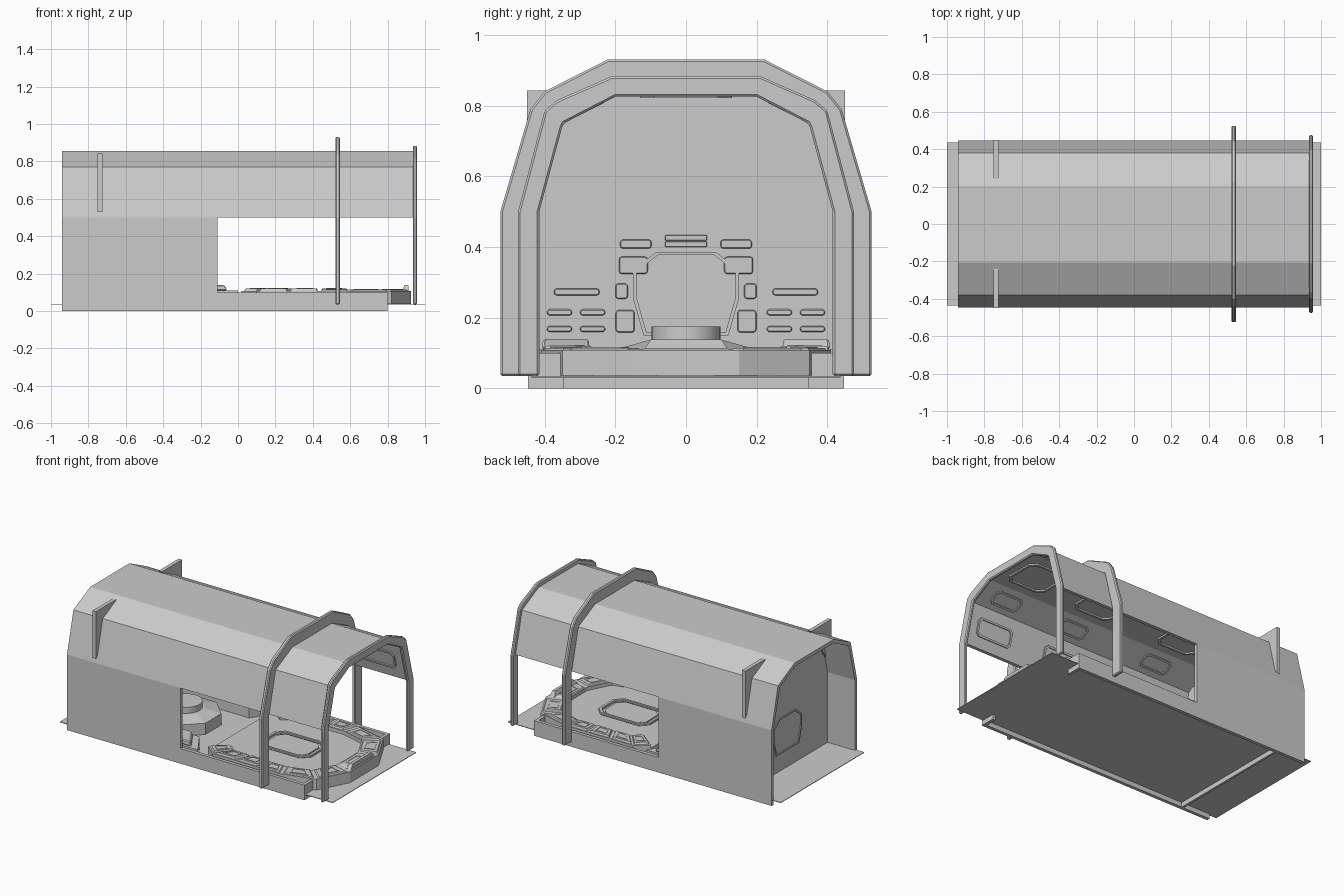
import bpy, bmesh, math

if "Cube" in bpy.data.objects:
    bpy.data.objects.remove(bpy.data.objects["Cube"])

AX = {'x': lambda u, v, d: (d, u, v), 'y': lambda u, v, d: (u, d, v), 'z': lambda u, v, d: (u, v, d)}


def finish(name, bm, bevel=0):
    bmesh.ops.recalc_face_normals(bm, faces=bm.faces)
    me = bpy.data.meshes.new(name)
    bm.to_mesh(me)
    bm.free()
    ob = bpy.data.objects.new(name, me)
    bpy.context.collection.objects.link(ob)
    if bevel:
        m = ob.modifiers.new('Bevel', 'BEVEL')
        m.width, m.segments, m.limit_method = bevel, 1, 'ANGLE'
    return ob


def prism(name, pts, axis, a, b, bevel=0, top=None):
    """Extrude a 2D outline along an axis; top is an optional second outline."""
    bm = bmesh.new()
    lo = [bm.verts.new(AX[axis](u, v, a)) for u, v in pts]
    hi = [bm.verts.new(AX[axis](u, v, b)) for u, v in (top or pts)]
    bm.faces.new(lo)
    bm.faces.new(hi)
    n = len(pts)
    for i in range(n):
        j = (i + 1) % n
        bm.faces.new((lo[i], lo[j], hi[j], hi[i]))
    return finish(name, bm, bevel)


def ring(name, outer, inner, axis, a, b, bevel=0):
    """Closed frame between two matching outlines."""
    bm = bmesh.new()
    L = [[bm.verts.new(AX[axis](u, v, d)) for u, v in p] for p, d in
         ((outer, a), (outer, b), (inner, b), (inner, a))]
    n = len(outer)
    for k in range(4):
        for i in range(n):
            j = (i + 1) % n
            bm.faces.new((L[k][i], L[k][j], L[(k + 1) % 4][j], L[(k + 1) % 4][i]))
    return finish(name, bm, bevel)


def rect(cu, cv, hu, hv, c=0.0):
    """Rectangle outline with clipped corners."""
    if not c:
        return [(cu - hu, cv - hv), (cu + hu, cv - hv), (cu + hu, cv + hv), (cu - hu, cv + hv)]
    q = [(hu, hv - c), (hu - c, hv)]
    q += [(-u, v) for u, v in q[::-1]]
    q += [(-u, -v) for u, v in q]
    return [(cu + u, cv + v) for u, v in q]


def scaled(pts, s, c=None):
    cx, cy = c or (sum(p[0] for p in pts) / len(pts), sum(p[1] for p in pts) / len(pts))
    return [(cx + (u - cx) * s, cy + (v - cy) * s) for u, v in pts]


def arch(half_out, half_in):
    """Mirrored arch section from right-hand half profiles."""
    o = half_out + [(-u, v) for u, v in half_out[::-1]]
    i = half_in + [(-u, v) for u, v in half_in[::-1]]
    return o + i[::-1]


# Hull roof and side walls with the long window
OUT = [(.447, .5), (.38, .77), (.205, .855)]
INN = [(.425, .5), (.36, .752), (.2, .832)]
prism('hull_roof', arch(OUT, INN), 'x', -.94, .94)
wall = [(-.94, 0), (.8, 0), (.8, .1), (-.11, .1), (-.11, .5), (-.94, .5)]
for s in (1, -1):
    prism('side_wall', wall, 'y', s * .425, s * .447)
    prism('sill_end', [(.8, s * .447), (.8, s * .345), (.78, s * .345), (.78, s * .447)], 'z', .0, .1)

# Outer hoops
prism('middle_hoop', arch([(.525, .035), (.525, .5), (.44, .79), (.4, .84), (.222, .93)],
                          [(.447, .035), (.447, .5), (.385, .745), (.375, .77), (.204, .85)]),
      'x', .52, .545, .006)
prism('front_hoop', arch([(.475, .035), (.475, .5), (.4, .785), (.365, .815), (.21, .883)],
                         [(.415, .035), (.415, .5), (.35, .74), (.345, .75), (.2, .825)]),
      'x', .935, .957, .006)

# Corner fins at the rear
for s in (1, -1):
    prism('corner_fin', [(s * .45, .53), (s * .45, .843), (s * .24, .843)], 'x', -.75, -.725)

# Floor sheet
prism('floor', rect(0, 0, 1, .437), 'z', .031, .035)

# Bulkhead and its panels
head = [(.425, 0)] + INN
prism('bulkhead', head + [(-u, v) for u, v in head[::-1]], 'x', -.74, -.725)
F = -.725
for s in (1, -1):
    prism('tall_panel', rect(s * .283, .545, .062, .225), 'x', F, F + .004)
prism('centre_panel', rect(0, .632, .123, .192), 'x', F, F + .004)
door = [(.12, .15), (.15, .255), (.15, .335), (.085, .385)]
door = door + [(-u, v) for u, v in door[::-1]]
ring('door_frame', door, scaled(door, .93, (0, .27)), 'x', F, F + .012)
ring('rear_door_frame', door, scaled(door, .93, (0, .27)), 'x', -.746, -.74)
for cu, cv, hu, hv in [(.142, .408, .045, .013), (.149, .348, .041, .025), (.182, .275, .018, .022),
                       (.309, .273, .065, .01), (.172, .19, .027, .032), (.358, .215, .036, .009),
                       (.264, .215, .036, .009), (.358, .168, .036, .009), (.264, .168, .036, .009)]:
    for s in (1, -1):
        prism('wall_panel', rect(s * cu, cv, hu, hv, .006), 'x', F, F + .012, .003)
for v in (.408, .426):
    prism('top_panel', rect(0, v, .06, .008, .003), 'x', F, F + .012, .002)

# Ceiling panels, flat and sloped
for x in (.75, .24, -.4):
    p = rect(x, 0, .14, .13, .04)
    ring('ceiling_frame', p, scaled(p, .9), 'z', .822, .834)
    for s in (1, -1):
        for (a, b), hl, hw in (((INN[1], INN[2]), .1, .05), ((INN[0], INN[1]), .13, .06)):
            ob = ring('slope_frame', rect(0, 0, hl, hw, .02), rect(0, 0, hl - .012, hw - .012, .016),
                      'z', -.008, .002)
            ob.location = (x, s * (a[0] + b[0]) / 2, (a[1] + b[1]) / 2)
            ob.rotation_euler.x = s * math.atan2(b[1] - a[1], b[0] - a[0]) + (math.pi if s * 1 else 0)
            ob.rotation_euler.x += 0

# Cockpit deck: slab, raised rim and console tops
half = [(.02, .34), (.1, .41), (.6, .41), (.82, .35), (.925, .15)]
deck = half + [(u, -v) for u, v in half[::-1]]
prism('deck', deck, 'z', .036, .085)
inner = scaled(deck, .74, (.45, 0))
n = len(deck)
for i in range(n - 1):
    q = [deck[i], deck[i + 1], inner[i + 1], inner[i]]
    prism('rim_segment', q, 'z', .085, .108)
    div = 3 if i in (1, n - 3) else 1
    mix = lambda a, b, t: (a[0] + (b[0] - a[0]) * t, a[1] + (b[1] - a[1]) * t)
    for k in range(div):
        t0, t1 = k / div, (k + 1) / div
        c = [mix(q[0], q[1], t0), mix(q[0], q[1], t1), mix(q[3], q[2], t1), mix(q[3], q[2], t0)]
        c = scaled(c, .86)
        prism('console', c, 'z', .108, .12 if c[0][0] < .45 else .114, top=scaled(c, .9))
        d = scaled(c, .6)
        ring('console_screen', d, scaled(d, .8), 'z', .11, .123 if c[0][0] < .45 else .117)

# Small dash at the nose
prism('nose_dash', rect(.895, 0, .018, .12), 'z', .108, .138, top=rect(.9, 0, .01, .1))

# Rounded table well in the deck
well = rect(.4, 0, .19, .125, .05)
ring('table_rim', well, scaled(well, .88), 'z', .085, .1, .003)
prism('table_top', scaled(well, .8), 'z', .085, .092)

# Side benches between deck and bulkhead
for s in (1, -1):
    b = [(.0, s * .42), (-.1, s * .26), (-.62, s * .26), (-.7, s * .42)]
    prism('side_bench', b, 'z', .035, .11)
    prism('bench_pad', scaled(b, .85), 'z', .11, .14, .006, top=scaled(b, .8))

# Octagonal plinth with round pedestal
octa = [(-.38 + .2 * math.cos(math.pi / 8 + i * math.pi / 4) / math.cos(math.pi / 8),
         .2 * math.sin(math.pi / 8 + i * math.pi / 4) / math.cos(math.pi / 8)) for i in range(8)]
prism('plinth_base', octa, 'z', .035, .11)
prism('plinth', octa, 'z', .11, .135, top=scaled(octa, .55, (-.38, 0)))
bpy.ops.mesh.primitive_cylinder_add(vertices=32, radius=.098, depth=.04, location=(-.38, 0, .155))
bpy.context.object.name = 'pedestal'
bpy.ops.object.shade_smooth_by_angle()
